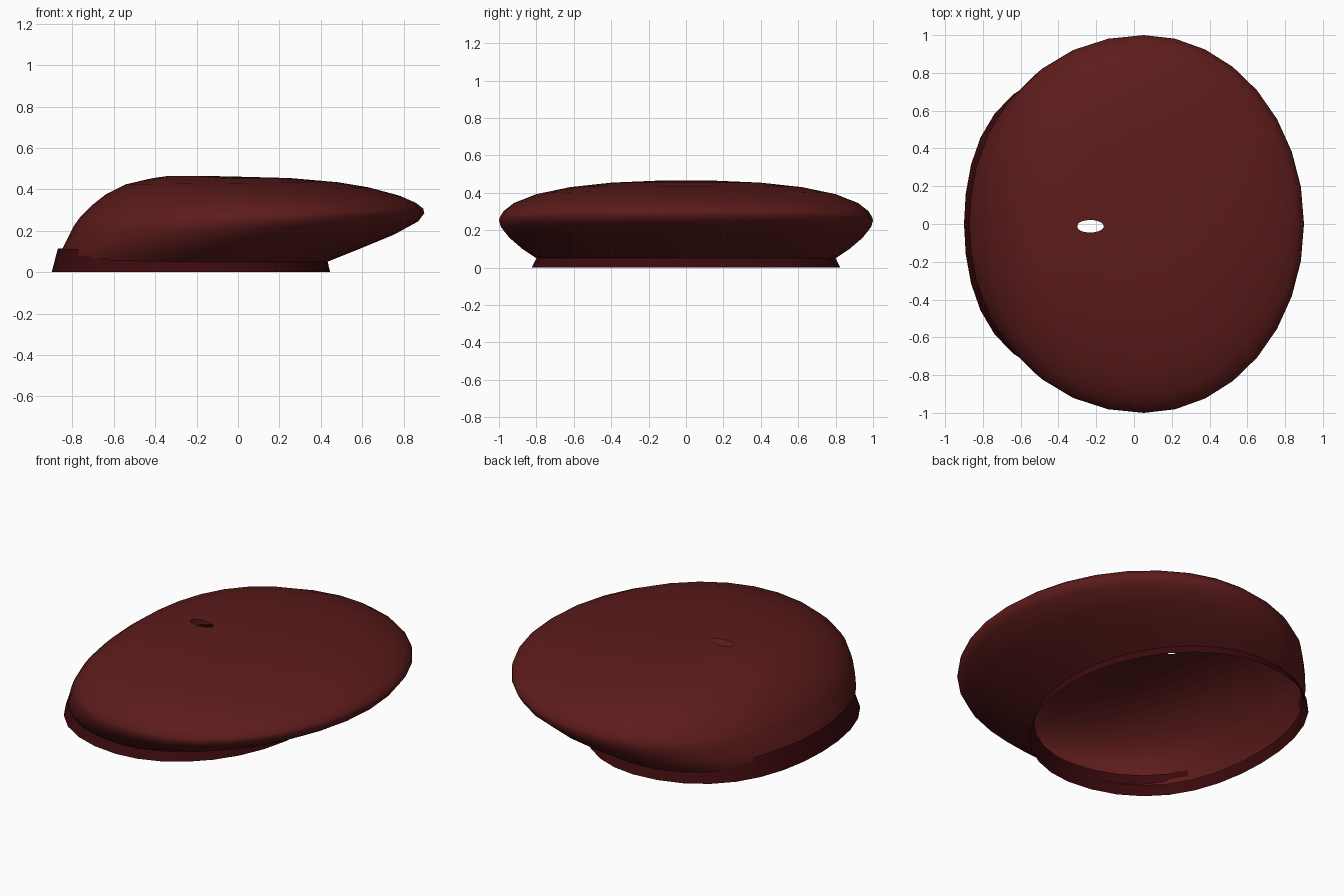
import bpy, bmesh, math

cube = bpy.data.objects.get("Cube")
if cube:
    bpy.data.objects.remove(cube, do_unlink=True)

SIDES = 32


def material(name, colour):
    mat = bpy.data.materials.new(name)
    mat.use_nodes = True
    mat.diffuse_color = colour
    mat.node_tree.nodes["Principled BSDF"].inputs["Base Color"].default_value = colour
    return mat


def ring(bm, left, left_z, right, right_z, half_depth, shift=0):
    """Tilted oval, a little fuller on its left-hand (-x) half."""
    mid, half = (left + right) / 2, (right - left) / 2
    verts = []
    for i in range(SIDES):
        a = 2 * math.pi * i / SIDES
        c, s = math.cos(a), math.sin(a)
        if c < 0:
            c *= 1 + 0.15 * s * s
        z = left_z + (right_z - left_z) * (c + 1) / 2
        verts.append(bm.verts.new((mid + half * c, shift + half_depth * s, z)))
    return verts


def loft(name, mat, sections):
    """Open smooth skin through a stack of ovals."""
    bm = bmesh.new()
    rings = [ring(bm, *s) for s in sections]
    for low, high in zip(rings, rings[1:]):
        for i in range(SIDES):
            j = (i + 1) % SIDES
            bm.faces.new((low[i], low[j], high[j], high[i]))
    mesh = bpy.data.meshes.new(name)
    bm.to_mesh(mesh)
    bm.free()
    mesh.materials.append(mat)
    obj = bpy.data.objects.new(name, mesh)
    bpy.context.collection.objects.link(obj)
    bpy.ops.object.select_all(action="DESELECT")
    obj.select_set(True)
    bpy.context.view_layer.objects.active = obj
    bpy.ops.object.shade_smooth_by_angle(angle=math.radians(80))


# Head band, flared at the foot
loft("head_band", material("deep maroon band", (0.045, 0.003, 0.004, 1)), [
    (-0.90, 0, 0.445, 0, 0.825),
    (-0.87, 0.115, 0.43, 0.065, 0.78),
])

# Floppy crown, from the band out over the rim and in to the small top hole
loft("crown", material("dark red felt", (0.109, 0.011, 0.011, 1)), [
    (-0.87, 0.05, 0.43, 0.05, 0.80),
    (-0.86, 0.09, 0.58, 0.11, 0.875),
    (-0.835, 0.14, 0.75, 0.18, 0.945),
    (-0.81, 0.19, 0.87, 0.245, 0.99),
    (-0.795, 0.22, 0.90, 0.285, 1.0),
    (-0.785, 0.235, 0.895, 0.307, 0.995),
    (-0.76, 0.27, 0.86, 0.335, 0.975),
    (-0.71, 0.32, 0.78, 0.37, 0.92),
    (-0.64, 0.375, 0.63, 0.41, 0.80),
    (-0.54, 0.425, 0.48, 0.435, 0.62),
    (-0.42, 0.453, 0.25, 0.455, 0.40),
    (-0.34, 0.465, -0.05, 0.463, 0.17),
    (-0.30, 0.466, -0.16, 0.465, 0.033, -0.012),
])
